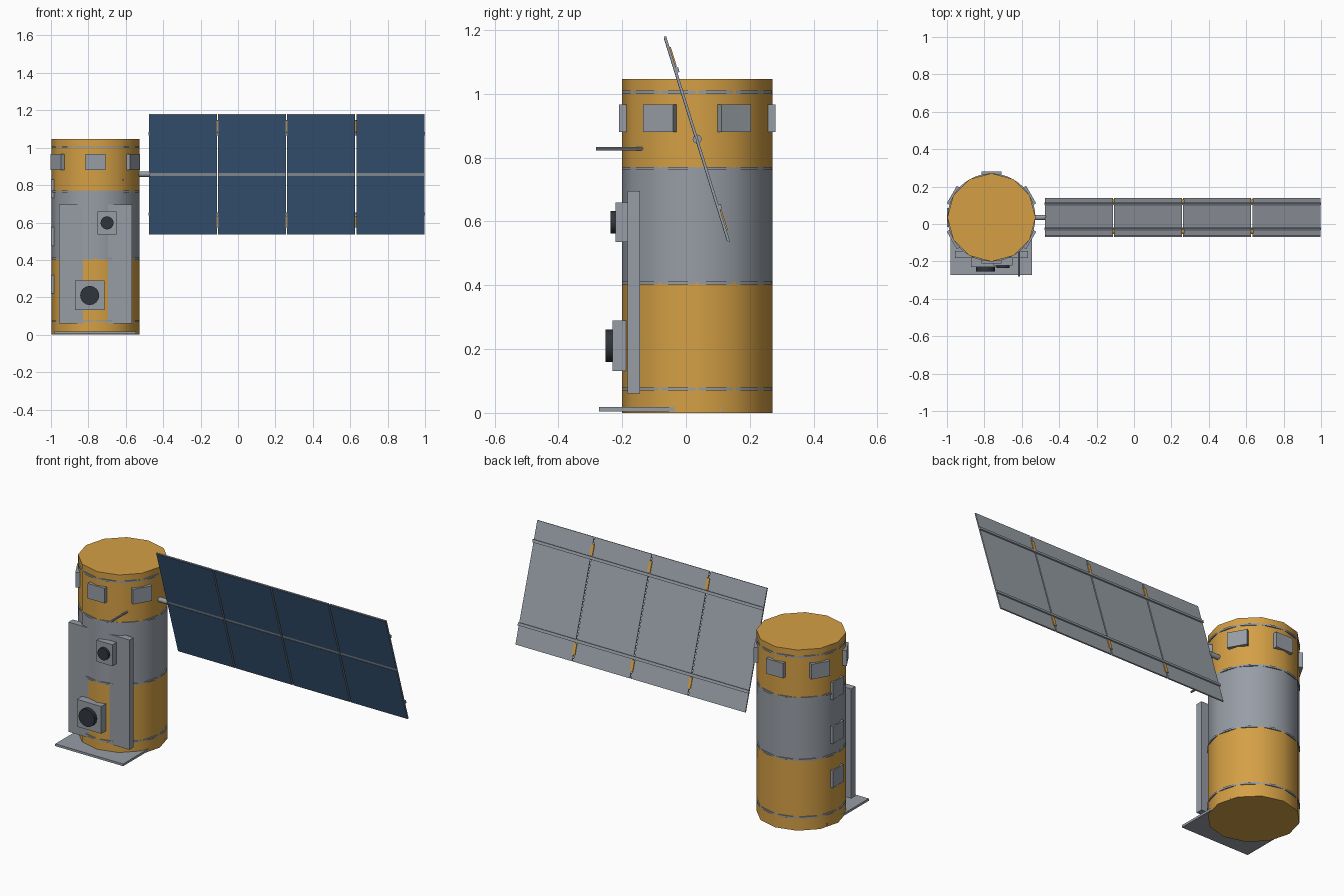
import bpy, math
from mathutils import Matrix, Vector

if "Cube" in bpy.data.objects:
    bpy.data.objects.remove(bpy.data.objects["Cube"], do_unlink=True)


def material(name, rgb):
    m = bpy.data.materials.new(name)
    m.use_nodes = True
    m.diffuse_color = (*rgb, 1)
    m.node_tree.nodes["Principled BSDF"].inputs["Base Color"].default_value = (*rgb, 1)
    return m


GOLD = material("gold foil", (0.66, 0.35, 0.06))
GRAY = material("gray metal", (0.31, 0.34, 0.38))
BLUE = material("solar blue", (0.045, 0.105, 0.21))
DARK = material("dark lens", (0.03, 0.035, 0.045))

CX, CY, R = -0.762, 0.035, 0.236
SIDES = 12


def finish(ob, name, mat, matrix=None):
    ob.name = name
    ob.data.materials.append(mat)
    if matrix is not None:
        ob.matrix_world = matrix @ ob.matrix_world
    return ob


def box(name, mat, x, y, z, matrix=None):
    """Box from (low, high) pairs on each axis."""
    bpy.ops.mesh.primitive_cube_add(size=1)
    ob = bpy.context.object
    size = [b - a for a, b in (x, y, z)]
    mid = [(a + b) / 2 for a, b in (x, y, z)]
    ob.data.transform(Matrix.Translation(mid) @ Matrix.Diagonal((*size, 1)))
    return finish(ob, name, mat, matrix)


def cylinder(name, mat, start, end, radius, sides):
    a, b = Vector(start), Vector(end)
    bpy.ops.mesh.primitive_cylinder_add(vertices=sides, radius=radius, depth=(b - a).length)
    ob = bpy.context.object
    turn = (b - a).to_track_quat('Z', 'Y').to_matrix().to_4x4()
    ob.data.transform(Matrix.Translation((a + b) / 2) @ turn)
    bpy.ops.object.shade_smooth_by_angle(angle=math.radians(40))
    return finish(ob, name, mat)


# Body sections stacked along the axis
for name, mat, low, high in (("lower_body", GOLD, 0, 0.41),
                             ("middle_body", GRAY, 0.41, 0.767),
                             ("upper_body", GOLD, 0.767, 1.046)):
    cylinder(name, mat, (CX, CY, low), (CX, CY, high), R, SIDES)

# Clamp rings
for z in (0.075, 0.408, 0.766, 1.005):
    cylinder("clamp_ring", GRAY, (CX, CY, z - 0.005), (CX, CY, z + 0.005), R - 0.001, 48)

# Six sensor boxes around the upper body
for i in range(6):
    spin = Matrix.Translation((CX, CY, 0)) @ Matrix.Rotation(math.radians(30 + 60 * i), 4, 'Z')
    box("sensor_box", GRAY, (0.22, 0.245), (-0.054, 0.054), (0.88, 0.967), spin)

# Row of boxes on the right side
for z in (0.27, 0.525, 0.78):
    box("side_box", GRAY, (-1.0, -0.97), (CY - 0.05, CY + 0.05), (z - 0.05, z + 0.05))

# Base plate and front equipment panel
box("base_plate", GRAY, (-0.98, -0.545), (-0.272, 0.11), (0.005, 0.018))
box("front_panel", GRAY, (-0.957, -0.567), (-0.183, -0.144), (0.06, 0.695))

# Instruments: mount plate, lens rim and lens
for name, x, z, w, h, y, r, depth in (("upper", -0.7, 0.598, 0.05, 0.062, -0.221, 0.035, 0.015),
                                      ("lower", -0.793, 0.21, 0.078, 0.079, -0.23, 0.051, 0.023)):
    box(name + "_mount", GRAY, (x - w, x + w), (y, -0.17), (z - h, z + h))
    cylinder(name + "_lens", DARK, (x, y, z), (x, y - depth, z), r, 16)

# Boom at the front and axle to the wing
cylinder("boom", GRAY, (-0.615, -0.1, 0.828), (-0.615, -0.282, 0.828), 0.006, 8)
cylinder("wing_axle", GRAY, (CX, CY, 0.858), (-0.47, CY, 0.858), 0.014, 12)

# Solar wing, built upright then tilted: front is -y
WING = Matrix.Translation((0, 0.034, 0.858)) @ Matrix.Rotation(math.radians(17.3), 4, 'X')
LEFT, PITCH, HALF = -0.479, 0.3695, 0.337
for i in range(4):
    x = (LEFT + PITCH * i + 0.003, LEFT + PITCH * (i + 1) - 0.003)
    box("wing_panel", GRAY, x, (-0.003, 0.004), (-HALF, HALF), WING)
    cells = (x[0] + 0.002, x[1] - 0.002)
    for low, high in ((-HALF + 0.004, -0.008), (0.008, HALF - 0.004)):
        box("solar_cells", BLUE, cells, (-0.005, -0.002), (low, high), WING)

# Stringers along the back and gold hinges at the gaps
for s in (-1, 1):
    mid = 0.225 * s
    box("stringer", GRAY, (LEFT, 0.999), (0.003, 0.011), (mid - 0.008, mid + 0.008), WING)
    for i in range(1, 4):
        x = LEFT + PITCH * i
        z = 0.268 * s
        box("hinge", GOLD, (x - 0.009, x + 0.009), (0.003, 0.008), (z - 0.032, z + 0.032), WING)
